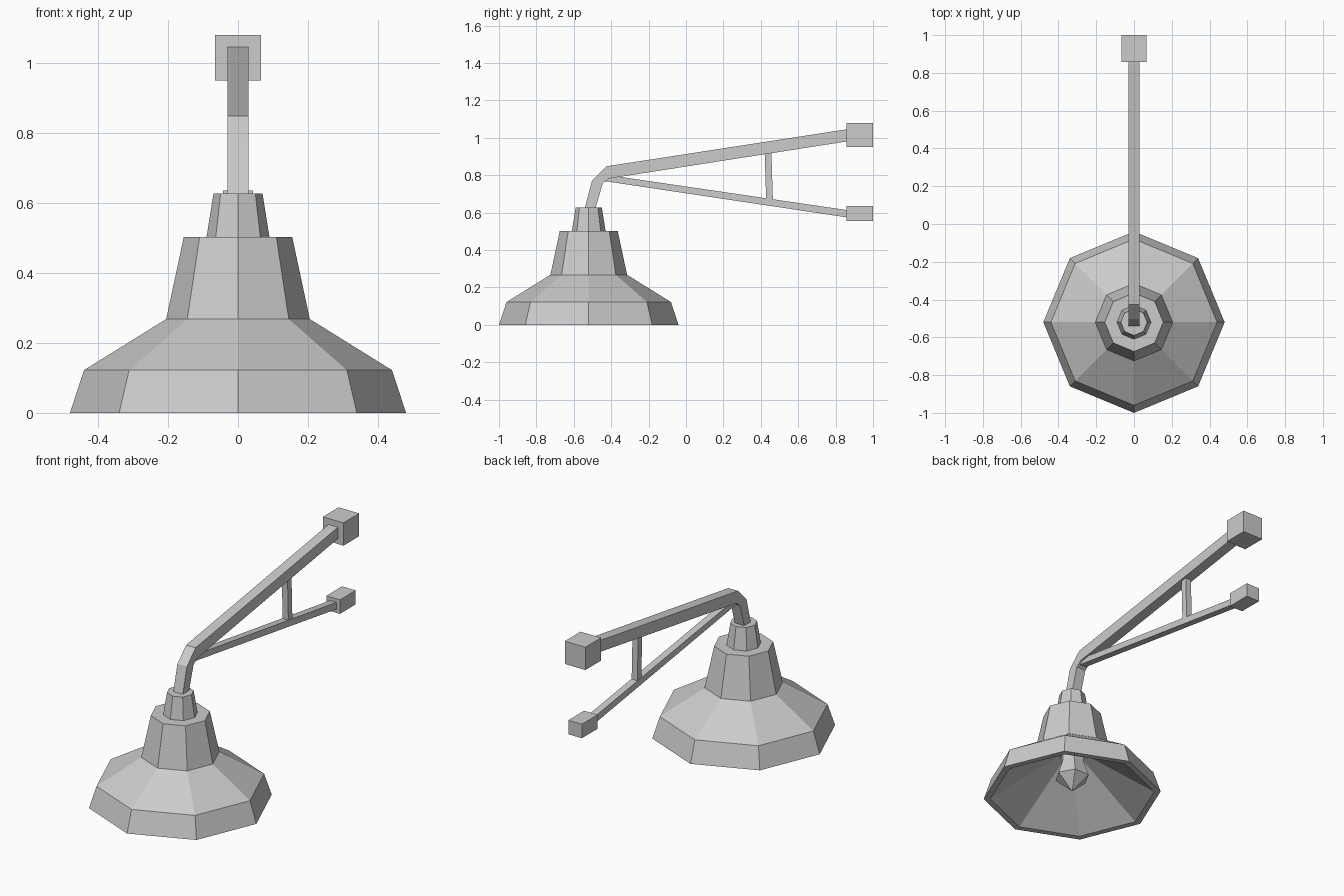
import bpy, bmesh, math

if "Cube" in bpy.data.objects:
    bpy.data.objects.remove(bpy.data.objects["Cube"])

LAMP_Y = -0.52


def finish(name, bm):
    bmesh.ops.recalc_face_normals(bm, faces=bm.faces)
    mesh = bpy.data.meshes.new(name)
    bm.to_mesh(mesh)
    bm.free()
    obj = bpy.data.objects.new(name, mesh)
    bpy.context.collection.objects.link(obj)
    return obj


def lathe(name, profile, sides):
    """Flat-faced revolved solid; profile runs axis to axis as (radius, z)."""
    bm = bmesh.new()
    rings = []
    for r, z in profile:
        if r == 0:
            rings.append([bm.verts.new((0, LAMP_Y, z))] * sides)
        else:
            angles = [math.tau * i / sides for i in range(sides)]
            rings.append([bm.verts.new((r * math.cos(a), LAMP_Y + r * math.sin(a), z))
                          for a in angles])
    for low, high in zip(rings, rings[1:]):
        for i in range(sides):
            j = (i + 1) % sides
            bm.faces.new(list(dict.fromkeys((low[i], low[j], high[j], high[i]))))
    return finish(name, bm)


def prism(name, outline, half_width):
    """Side outline of (y, z) points given thickness along x."""
    bm = bmesh.new()
    face = bm.faces.new([bm.verts.new((-half_width, y, z)) for y, z in outline])
    new = bmesh.ops.extrude_face_region(bm, geom=[face])["geom"]
    bmesh.ops.translate(bm, vec=(2 * half_width, 0, 0),
                        verts=[v for v in new if isinstance(v, bmesh.types.BMVert)])
    return finish(name, bm)


def block(name, y0, y1, z0, z1, half_width):
    return prism(name, [(y0, z0), (y1, z0), (y1, z1), (y0, z1)], half_width)


# Lamp head: hollow octagonal shade, collar and bulb
lathe("shade", [(0, 0.25), (0.07, 0.25), (0.445, 0), (0.48, 0), (0.44, 0.122),
                (0.205, 0.268), (0.155, 0.502), (0, 0.502)], 8)
lathe("collar", [(0, 0.49), (0.09, 0.49), (0.09, 0.502), (0.07, 0.627), (0, 0.627)], 8)
lathe("bulb", [(0, 0.025), (0.095, 0.11), (0.065, 0.2), (0.065, 0.3), (0, 0.3)], 6)

# Bent main arm
prism("main_arm", [(-0.545, 0.61), (-0.503, 0.77), (-0.425, 0.848), (0.88, 1.049),
                   (0.88, 0.984), (-0.41, 0.783), (-0.445, 0.757), (-0.488, 0.61)], 0.03)

# Lower strut and upright brace
prism("lower_strut", [(-0.43, 0.803), (0.88, 0.611), (0.88, 0.572), (-0.43, 0.768)], 0.02)
prism("brace", [(0.42, 0.94), (0.456, 0.94), (0.465, 0.655), (0.429, 0.655)], 0.018)

# Wall mounting blocks
block("upper_mount", 0.858, 1.0, 0.95, 1.08, 0.065)
block("lower_mount", 0.858, 1.0, 0.555, 0.635, 0.043)
